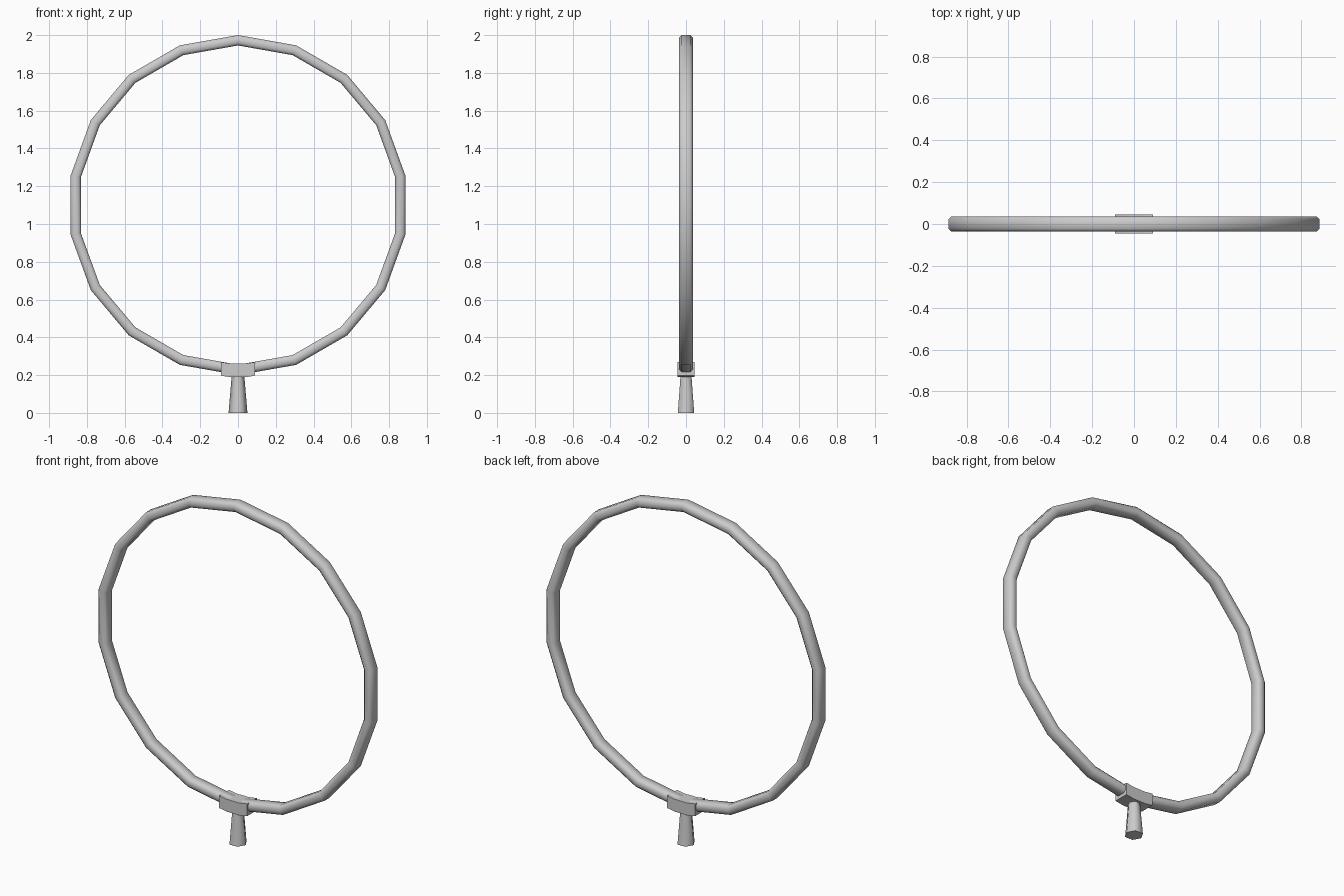
import bpy, bmesh, math

if "Cube" in bpy.data.objects:
    bpy.data.objects.remove(bpy.data.objects["Cube"])

def make(name, bm, angle=None):
    bmesh.ops.recalc_face_normals(bm, faces=bm.faces)
    me = bpy.data.meshes.new(name)
    bm.to_mesh(me)
    bm.free()
    ob = bpy.data.objects.new(name, me)
    bpy.context.collection.objects.link(ob)
    if angle:
        bpy.ops.object.select_all(action='DESELECT')
        ob.select_set(True)
        bpy.context.view_layer.objects.active = ob
        bpy.ops.object.shade_smooth_by_angle(angle=math.radians(angle))
    return ob

CENTRE_Z, SIDES = 1.10, 18

# Hoop: rounded section (radius, y) swept round 18 straight segments
section = [(0.900, -0.023), (0.900, 0.023), (0.886, 0.036), (0.859, 0.036),
           (0.845, 0.023), (0.845, -0.023), (0.859, -0.036), (0.886, -0.036)]
bm = bmesh.new()
rings = []
for i in range(SIDES):
    a = 2 * math.pi * i / SIDES
    rings.append([bm.verts.new((r * math.sin(a), y, CENTRE_Z + r * math.cos(a)))
                  for r, y in section])
n = len(section)
for i in range(SIDES):
    p, q = rings[i], rings[(i + 1) % SIDES]
    for j in range(n):
        k = (j + 1) % n
        bm.faces.new((p[j], p[k], q[k], q[j]))
make("hoop", bm, 60)

# Clamp: slightly curved block gripping the bottom of the hoop
bm = bmesh.new()
outline = [(-0.09, 0.197), (-0.04, 0.189), (0.04, 0.189), (0.09, 0.197),
           (0.09, 0.269), (0.04, 0.261), (-0.04, 0.261), (-0.09, 0.269)]
face = bm.faces.new([bm.verts.new((x, -0.045, z)) for x, z in outline])
ext = bmesh.ops.extrude_face_region(bm, geom=[face], use_keep_orig=True)
bmesh.ops.translate(bm, vec=(0, 0.09, 0),
                    verts=[v for v in ext["geom"] if isinstance(v, bmesh.types.BMVert)])
make("clamp", bm)

# Handle: six-sided tapered grip standing on the ground
bm = bmesh.new()
bmesh.ops.create_cone(bm, cap_ends=True, segments=6, radius1=0.05, radius2=0.034, depth=0.19)
if max(v.co.x for v in bm.verts) < 0.049:  # point the corners along x
    for v in bm.verts:
        v.co.x, v.co.y = v.co.y, -v.co.x
bmesh.ops.translate(bm, verts=bm.verts, vec=(0, 0, 0.095))
make("handle", bm, 65)
